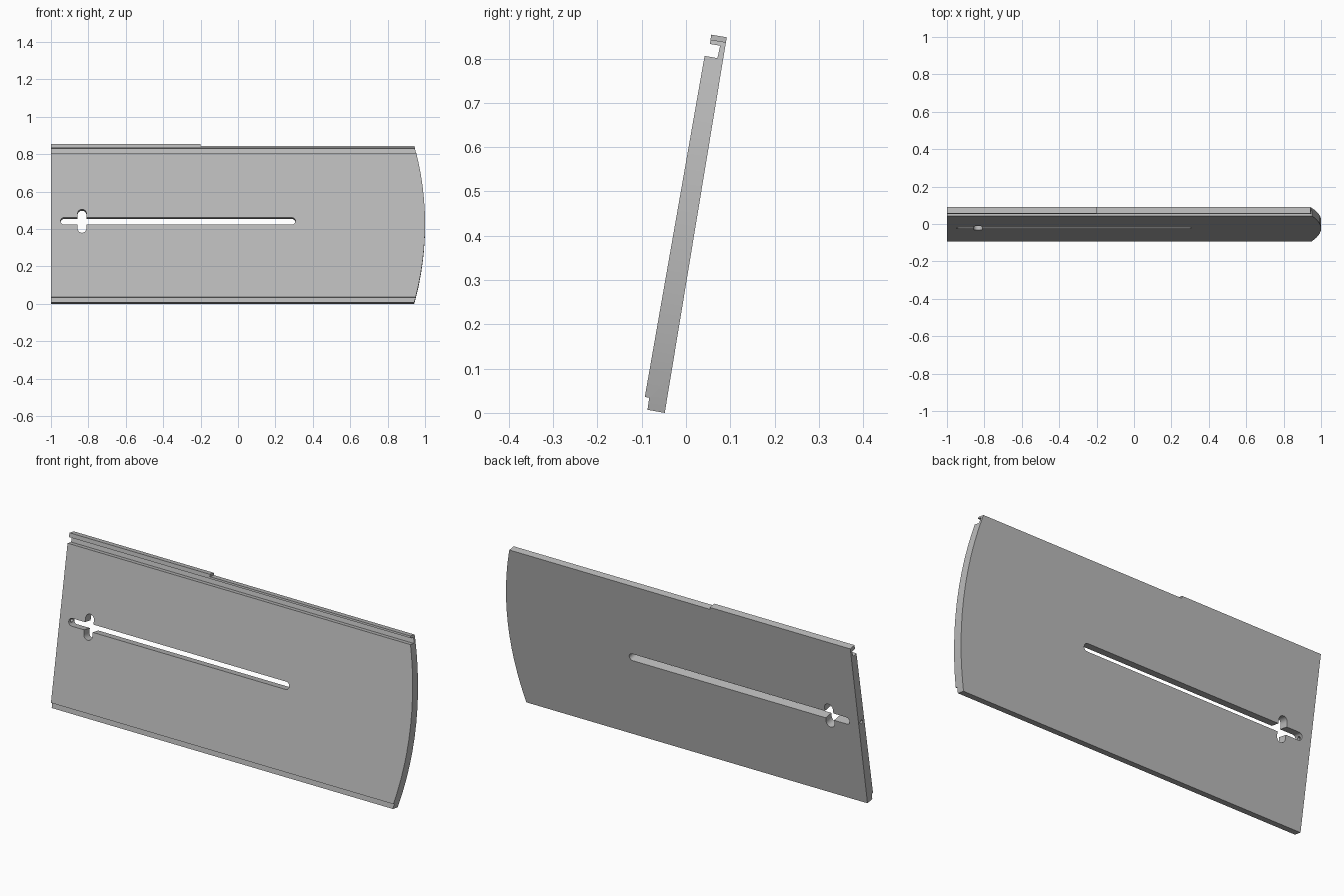
import bpy, bmesh, math
from mathutils import Matrix, Vector

cube = bpy.data.objects.get("Cube")
if cube:
    bpy.data.objects.remove(cube, do_unlink=True)

grey = bpy.data.materials.new("plain grey")
grey.use_nodes = True
colour = (0.5, 0.5, 0.5, 1)
grey.diffuse_color = colour
grey.node_tree.nodes["Principled BSDF"].inputs["Base Color"].default_value = colour

TILT = math.radians(-9.8)
# Frame of the leaning plate: local x along it, y through it, z up it
FRAME = Matrix.Translation((0, 0.002, 0.438)) @ Matrix.Rotation(TILT, 4, 'X')


def prism(name, points, sweep):
    """Extrude a closed outline of 3D points along a vector."""
    bm = bmesh.new()
    face = bm.faces.new([bm.verts.new(p) for p in points])
    ext = bmesh.ops.extrude_face_region(bm, geom=[face])
    verts = [v for v in ext["geom"] if isinstance(v, bmesh.types.BMVert)]
    bmesh.ops.translate(bm, verts=verts, vec=sweep)
    bmesh.ops.recalc_face_normals(bm, faces=bm.faces)
    mesh = bpy.data.meshes.new(name)
    bm.to_mesh(mesh)
    bm.free()
    mesh.materials.append(grey)
    obj = bpy.data.objects.new(name, mesh)
    bpy.context.collection.objects.link(obj)
    return obj


def along_x(name, profile, x0, x1):
    return prism(name, [(x0, y, z) for y, z in profile], (x1 - x0, 0, 0))


def through_plate(name, outline):
    obj = prism(name, [(x, -0.3, z) for x, z in outline], (0, 0.6, 0))
    obj.data.transform(FRAME)
    return obj


def slot_outline(cx, cz, half_len, radius, upright=False, steps=8):
    """Round-ended slot outline."""
    pts = []
    for side in (1, -1):
        for i in range(steps + 1):
            a = math.pi * (i / steps - 0.5)
            u = side * (half_len - radius + radius * math.cos(a))
            v = side * radius * math.sin(a)
            pts.append((cx - v, cz + u) if upright else (cx + u, cz + v))
    return pts


def cut(target, tool, operation='DIFFERENCE'):
    tool.hide_render = True
    mod = target.modifiers.new("cut", 'BOOLEAN')
    mod.operation = operation
    mod.solver = 'EXACT'
    mod.object = tool
    bpy.context.view_layer.objects.active = target
    bpy.ops.object.modifier_apply(modifier=mod.name)
    bpy.data.objects.remove(tool, do_unlink=True)


# Plate with bottom rebate, top groove and hooked lip
plate = along_x("sliding_plate", [
    (-0.048, 0), (-0.087, 0.007), (-0.083, 0.034), (-0.093, 0.036),
    (0.042, 0.806), (0.071, 0.801), (0.077, 0.829), (0.054, 0.833),
    (0.057, 0.854), (0.092, 0.848)], -1, 1.1)

# Lower the lip over the longer part
cut(plate, along_x("lip_trim", [
    (0.03, 0.847), (0.12, 0.832), (0.12, 0.9), (0.03, 0.9)], -0.2, 1.2))

# Bowed end
R = 1.6
arc = []
for i in range(17):
    a = 0.34 * (i / 8 - 1)
    arc.append((1 - R + R * math.cos(a), -0.015 + R * math.sin(a)))
cut(plate, through_plate("end_outline", [(-1.2, 0.6), (-1.2, -0.6)] + arc),
    'INTERSECT')

# Long slot and the short cross slot
cut(plate, through_plate("long_slot", slot_outline(-0.321, 0, 0.628, 0.019)))
cut(plate, through_plate("cross_slot",
                         slot_outline(-0.834, 0, 0.064, 0.024, True)))

# Small pin hole from the flat end into the slot
centre = FRAME @ Vector((0, 0, 0))
hole = [(centre.y + 0.01 * math.cos(i * math.pi / 6),
         centre.z + 0.01 * math.sin(i * math.pi / 6)) for i in range(12)]
cut(plate, along_x("pin_hole", hole, -1.1, -0.92))

plate.select_set(True)
bpy.context.view_layer.objects.active = plate
bpy.ops.object.shade_smooth_by_angle(angle=math.radians(30))
